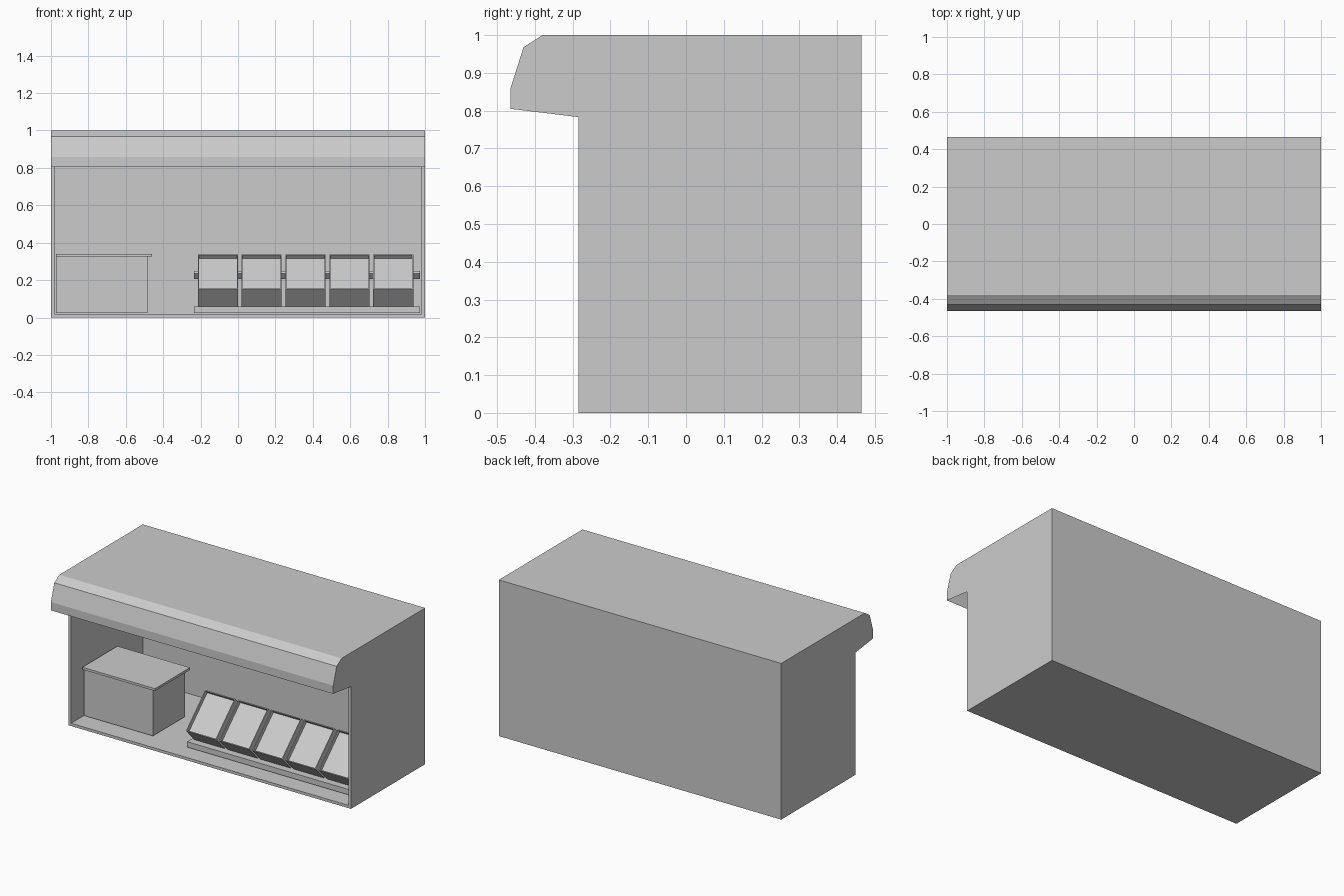
import bpy, bmesh
from math import cos, sin, radians
from mathutils import Vector

if "Cube" in bpy.data.objects:
    bpy.data.objects.remove(bpy.data.objects["Cube"])


def finish(bm, name):
    mesh = bpy.data.meshes.new(name)
    bm.to_mesh(mesh)
    bm.free()
    obj = bpy.data.objects.new(name, mesh)
    bpy.context.collection.objects.link(obj)
    return obj


def prism(profile, x0, x1):
    """Extrude a (y, z) profile from x0 to x1."""
    bm = bmesh.new()
    face = bm.faces.new([bm.verts.new((x0, y, z)) for y, z in profile])
    ext = bmesh.ops.extrude_face_region(bm, geom=[face])
    verts = [g for g in ext["geom"] if isinstance(g, bmesh.types.BMVert)]
    bmesh.ops.translate(bm, verts=verts, vec=(x1 - x0, 0, 0))
    bmesh.ops.recalc_face_normals(bm, faces=bm.faces[:])
    bm.normal_update()
    return bm


def rect(y0, y1, z0, z1):
    return [(y0, z0), (y1, z0), (y1, z1), (y0, z1)]


def tilted_rect(y, z, length, depth, angle):
    """Rectangle leaning back from its lower front corner."""
    u = Vector((cos(angle), sin(angle))) * length
    v = Vector((sin(angle), -cos(angle))) * depth
    p = Vector((y, z))
    return [tuple(q) for q in (p, p + u, p + u + v, p + v)]


def recess(bm, direction, rim, depth):
    """Hollow the face that points along direction."""
    d = Vector(direction).normalized()
    face = max(bm.faces, key=lambda f: f.normal.dot(d))
    n = face.normal.copy()
    bmesh.ops.inset_region(bm, faces=[face], thickness=rim)
    ext = bmesh.ops.extrude_discrete_faces(bm, faces=[face])
    bmesh.ops.translate(bm, verts=ext["faces"][0].verts[:], vec=-n * depth)
    bm.normal_update()


# Building shell: open-fronted box with thin walls
shell = prism(rect(-0.285, 0.465, 0, 1), -1, 1)
recess(shell, (0, -1, 0), 0.025, 0.725)
finish(shell, "stall_shell")

# Awning: bent hood with end caps, open underneath and behind
hood = prism([(-0.285, 1), (-0.38, 1), (-0.43, 0.968), (-0.465, 0.858),
              (-0.465, 0.805), (-0.285, 0.783)], -1, 1)
openings = [f for f in hood.faces if f.normal.z < -0.8 or f.normal.y > 0.8]
bmesh.ops.delete(hood, geom=openings, context="FACES")
finish(hood, "awning_hood")

# Counter
finish(prism(rect(-0.168, 0.156, 0.025, 0.325), -0.974, -0.485), "counter_body")
finish(prism(rect(-0.183, 0.171, 0.325, 0.34), -0.974, -0.46), "counter_top")

# Display stand: low plinth and leaning support rail
tilt = radians(44)
finish(prism(rect(-0.18, 0.10, 0.025, 0.06), -0.235, 0.974), "display_plinth")
finish(prism(tilted_rect(0.045, 0.235, 0.021, 0.042, tilt), -0.235, 0.974), "support_rail")

# Five leaning trays with recessed faces
for i in range(5):
    x = -0.215 + 0.2345 * i
    tray = prism(tilted_rect(-0.22, 0.15, 0.27, 0.125, tilt), x, x + 0.214)
    recess(tray, (0, -sin(tilt), cos(tilt)), 0.008, 0.025)
    finish(tray, f"display_tray_{i + 1}")
